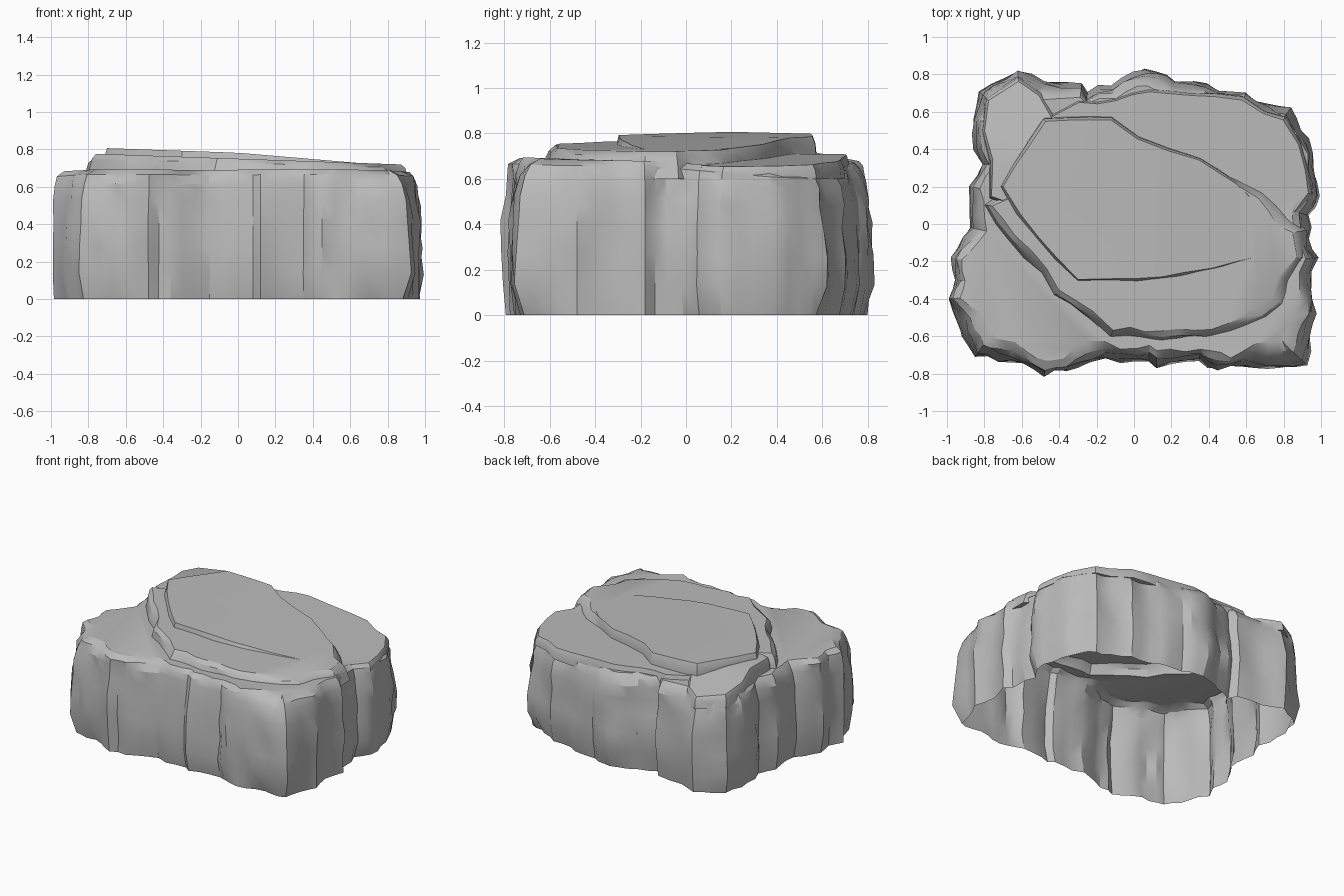
import bpy, bmesh, math, random
from mathutils import Vector, noise

cube = bpy.data.objects.get("Cube")
if cube:
    bpy.data.objects.remove(cube, do_unlink=True)

stone = bpy.data.materials.new("grey_stone")
stone.use_nodes = True
GREY = (0.5, 0.5, 0.5, 1)
stone.diffuse_color = GREY
stone.node_tree.nodes["Principled BSDF"].inputs["Base Color"].default_value = GREY


def roughen(outline, step, amount):
    """Split long edges of an outline and nudge the new points."""
    pts = []
    for i, a in enumerate(outline):
        a, b = Vector(a), Vector(outline[(i + 1) % len(outline)])
        n = max(1, round((b - a).length / step))
        side = Vector((b.y - a.y, a.x - b.x)).normalized()
        for k in range(n):
            shift = random.uniform(-amount, amount) if k else 0
            pts.append(a.lerp(b, k / n) + side * shift)
    return pts


def inward(pts, i):
    """Direction pointing into a clockwise outline near point i."""
    t = pts[(i + 2) % len(pts)] - pts[i - 2]
    return Vector((t.y, -t.x)).normalized()


def rock(name, outline, rings, base, top, wobble=0.0, step=0.1, rough=0.01, corner=0.0):
    """Closed slab: rings are (height fraction, inset), top(x, y) is its upper surface.
    corner widens the worn edge towards the front corners."""
    pts = roughen(outline, step, rough)
    bm = bmesh.new()
    previous = None
    caps = []
    for level, (frac, inset) in enumerate(rings):
        ring = []
        for i, p in enumerate(pts):
            chamfer = 0.5 + 1.1 * abs(noise.noise((p.x * 3, p.y * 3, 5)))
            chamfer += corner * max(0, 1 - math.dist((abs(p.x), p.y), (0.9, -0.72)) / 0.35)
            shift = inset * chamfer + wobble * noise.noise((p.x * 7, p.y * 7, level * 0.8))
            q = p + inward(pts, i) * shift
            z = base + (top(q.x, q.y) - base) * frac
            ring.append(bm.verts.new((q.x, q.y, z)))
        if previous:
            n = len(ring)
            for i in range(n):
                j = (i + 1) % n
                bm.faces.new((previous[i], ring[i], ring[j], previous[j]))
        if level in (0, len(rings) - 1):
            caps.append(bm.faces.new(ring))
        previous = ring
    bmesh.ops.triangulate(bm, faces=caps)
    bmesh.ops.recalc_face_normals(bm, faces=bm.faces)
    mesh = bpy.data.meshes.new(name)
    bm.to_mesh(mesh)
    bm.free()
    mesh.materials.append(stone)
    obj = bpy.data.objects.new(name, mesh)
    bpy.context.collection.objects.link(obj)
    return obj


random.seed(4)


def shoulder(x, y):
    """Top of the body, highest at the front and sinking towards the back right."""
    slope = .02 * max(0, -y) - .1 * max(0, x) * max(0, y + .1)
    return .678 + slope + .012 * noise.noise((x * 2, y * 2, 1))


# Main body: fluted cliff walls around a nearly flat shoulder
body = [(-.62, .81), (-.48, .76), (-.38, .75), (-.28, .74), (-.25, .69), (-.12, .73),
        (0, .8), (.12, .81), (.22, .77), (.32, .76), (.45, .71), (.6, .71), (.72, .63),
        (.83, .61), (.92, .45), (.96, .3), (.99, .15), (.92, .05), (.93, -.08), (.98, -.18),
        (.95, -.33), (.98, -.48), (.94, -.6), (.92, -.75), (.78, -.77), (.45, -.77),
        (.35, -.72), (.12, -.76), (.08, -.73), (-.15, -.72), (-.3, -.76), (-.48, -.81),
        (-.6, -.75), (-.85, -.71), (-.92, -.6), (-1, -.4), (-.95, -.3), (-.97, -.18),
        (-.87, -.02), (-.87, .2), (-.82, .32), (-.86, .48), (-.82, .7)]
cliff = rock("rock_outcrop", body,
             [(0, .03), (.2, 0), (.4, 0), (.6, .01), (.76, .02), (.89, .035), (.96, .055),
              (1, .1)],
             0, shoulder, wobble=.03, step=.07, rough=.014, corner=.9)

# Back left block, falling away to the rear
block = rock("back_left_block",
             [(-.62, .78), (-.5, .7), (-.42, .56), (-.4, .3), (-.62, .08), (-.77, .14),
              (-.77, .34), (-.81, .5), (-.79, .67)],
             [(0, -.01), (.75, 0), (1, .02)], .6,
             lambda x, y: min(.765, .76 - .2 * (y - .35)), step=.15)

# Rear ledge behind the summit, running out to the back right rim
ledge = rock("rear_ledge",
             [(-.45, .58), (-.3, .66), (-.1, .67), (.08, .72), (.3, .7), (.58, .68), (.7, .6),
              (.81, .57), (.89, .43), (.93, .29), (.95, .16), (.87, .06), (.5, .0), (-.4, .2)],
             [(0, -.005), (.6, 0), (1, .02)], .6, lambda x, y: .71 - .06 * max(0, x), step=.12)

# Middle slab that spreads to the front and right
middle = rock("middle_slab",
              [(-.62, .2), (.05, .44), (.35, .33), (.56, .22), (.68, .16), (.88, -.04),
               (.9, -.18), (.81, -.3), (.78, -.42), (.6, -.53), (.42, -.59), (.15, -.61),
               (-.12, -.59), (-.24, -.49), (-.42, -.37), (-.48, -.25), (-.66, -.08), (-.78, .1)],
              [(0, -.04), (.5, -.025), (.85, .01), (1, .045)], .6,
              lambda x, y: .75 - .035 * x, wobble=.02, step=.1)

# Summit plate, tilted down until it sinks into the slab on the right
summit = rock("summit_plate",
              [(-.48, .56), (-.12, .565), (.02, .46), (.35, .345), (.55, .22), (.68, .1),
               (.8, -.06), (.7, -.17), (.28, -.27), (.02, -.3), (-.3, -.3), (-.42, -.19),
               (-.62, .05), (-.71, .2)],
              [(0, -.02), (.8, -.005), (1, .012)], .62,
              lambda x, y: .782 - .035 * x - .05 * max(0, x), wobble=.008, step=.14, rough=.005)

# Fuse the slabs into one shell
bpy.ops.object.select_all(action="DESELECT")
cliff.select_set(True)
bpy.context.view_layer.objects.active = cliff
for part in (block, ledge, middle, summit):
    fuse = cliff.modifiers.new("fuse", "BOOLEAN")
    fuse.operation = "UNION"
    fuse.solver = "EXACT"
    fuse.use_self = True
    fuse.object = part
    bpy.ops.object.modifier_apply(modifier=fuse.name)
    bpy.data.objects.remove(part, do_unlink=True)

# Leave the underside open
bm = bmesh.new()
bm.from_mesh(cliff.data)
floor = [f for f in bm.faces if all(v.co.z < .001 for v in f.verts)]
bmesh.ops.delete(bm, geom=floor, context="FACES")
bm.to_mesh(cliff.data)
bm.free()
bpy.ops.object.shade_smooth_by_angle(angle=math.radians(28))
